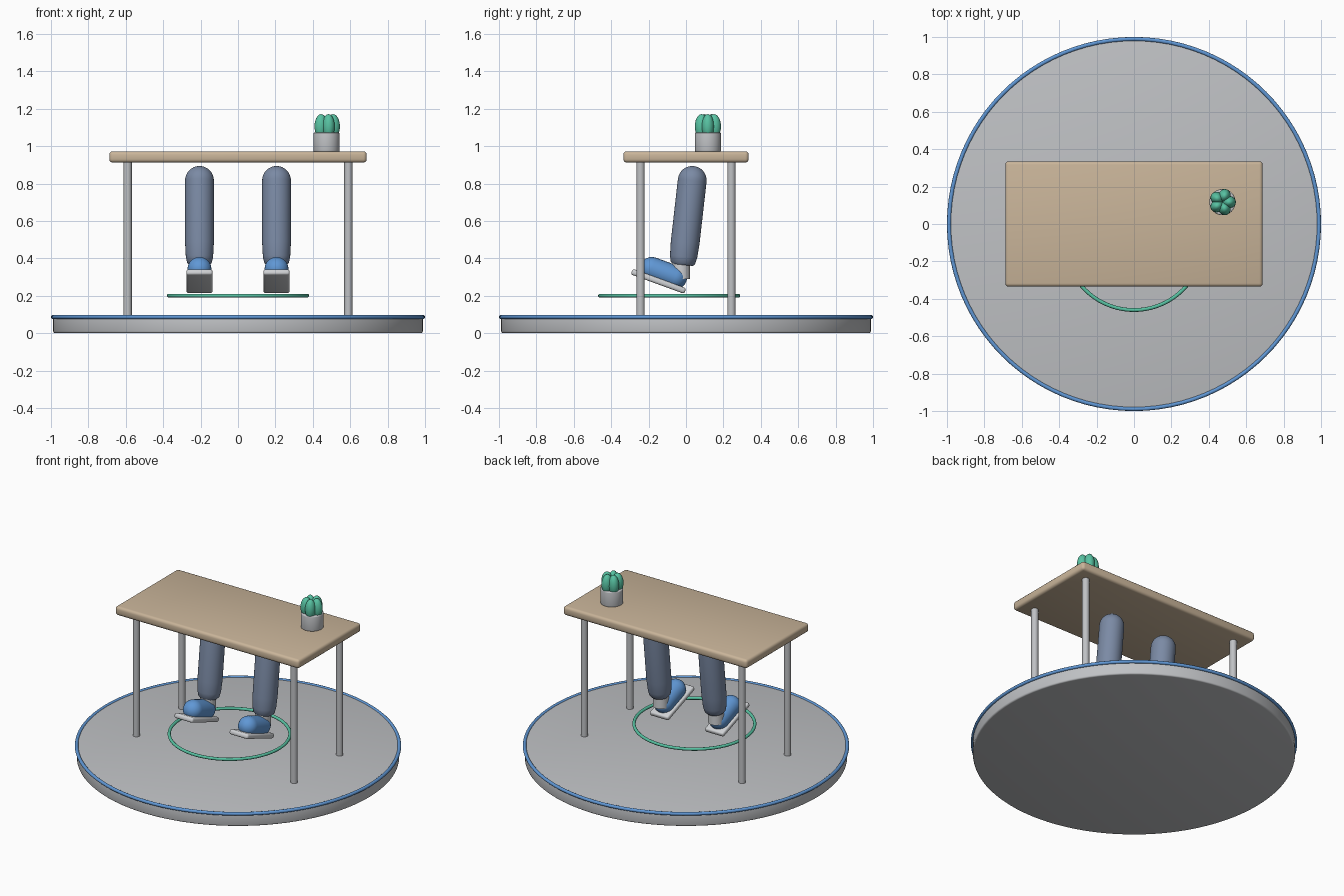
import bpy, bmesh, math
from mathutils import Matrix, Vector

cube = bpy.data.objects.get("Cube")
if cube:
    bpy.data.objects.remove(cube)


def material(name, *srgb):
    rgb = [(c / 255) ** 2.2 for c in srgb]
    m = bpy.data.materials.new(name)
    m.use_nodes = True
    m.diffuse_color = (*rgb, 1)
    m.node_tree.nodes["Principled BSDF"].inputs["Base Color"].default_value = (*rgb, 1)
    return m


grey = material("light grey", 190, 192, 195)
pale = material("pale grey", 206, 208, 211)
blue = material("blue", 96, 150, 212)
denim = material("slate blue", 122, 137, 163)
wood = material("light wood", 200, 179, 152)
green = material("cactus green", 88, 192, 160)


def finish(name, mat, bevel=0, segments=3):
    ob = bpy.context.object
    ob.name = name
    ob.data.materials.append(mat)
    if bevel:
        mod = ob.modifiers.new("Bevel", "BEVEL")
        mod.width, mod.segments = bevel, segments
        bpy.ops.object.modifier_apply(modifier="Bevel")
    bpy.ops.object.shade_smooth_by_angle(angle=math.radians(40))
    return ob


def cylinder(name, mat, x, y, z0, z1, r, sides=32, bevel=0):
    bpy.ops.mesh.primitive_cylinder_add(vertices=sides, radius=r, depth=z1 - z0,
                                        location=(x, y, (z0 + z1) / 2))
    return finish(name, mat, bevel)


def box(name, mat, loc, size, bevel, tilt=0):
    bpy.ops.mesh.primitive_cube_add(size=1, location=loc, rotation=(tilt, 0, 0))
    bpy.context.object.scale = size
    bpy.ops.object.transform_apply(location=False, rotation=False, scale=True)
    return finish(name, mat, bevel)


def ring(name, mat, y, z, r, thickness):
    bpy.ops.mesh.primitive_torus_add(location=(0, y, z), major_radius=r, minor_radius=thickness,
                                     major_segments=96, minor_segments=12)
    return finish(name, mat)


def lathe(name, mat, profile, start, end, sides=32):
    """Spin a (radius, distance) profile about the line from start to end."""
    start, end = Vector(start), Vector(end)
    bm = bmesh.new()
    verts = [bm.verts.new((r, 0, d)) for r, d in profile]
    edges = [bm.edges.new(pair) for pair in zip(verts, verts[1:])]
    bmesh.ops.spin(bm, geom=verts + edges, axis=(0, 0, 1), cent=(0, 0, 0),
                   angle=math.tau, steps=sides, use_duplicate=False)
    bmesh.ops.remove_doubles(bm, verts=bm.verts, dist=0.0001)
    bmesh.ops.recalc_face_normals(bm, faces=bm.faces)
    turn = (end - start).to_track_quat("Z", "Y").to_matrix().to_4x4()
    bm.transform(Matrix.Translation(start) @ turn)
    mesh = bpy.data.meshes.new(name)
    bm.to_mesh(mesh)
    bm.free()
    ob = bpy.data.objects.new(name, mesh)
    bpy.context.collection.objects.link(ob)
    bpy.ops.object.select_all(action="DESELECT")
    ob.select_set(True)
    bpy.context.view_layer.objects.active = ob
    return finish(name, mat)


def cap(r, centre, first, last, steps=8):
    """Quarter-round profile between two angles in degrees."""
    angles = [math.radians(first + (last - first) * i / steps) for i in range(steps + 1)]
    return [(r * math.cos(a), centre + r * math.sin(a)) for a in angles]


# Round platform with its blue rim
cylinder("platform", grey, 0, 0, 0, 0.09, 0.988, 96, 0.01)
ring("platform_rim", blue, 0, 0.086, 0.989, 0.011)

# Table
box("table_top", wood, (0, 0, 0.942), (1.376, 0.67, 0.06), 0.018)
for side, x in (("left", 0.59), ("right", -0.59)):
    for end, y in (("front", -0.243), ("back", 0.243)):
        cylinder(f"table_leg_{end}_{side}", grey, x, y, 0.08, 0.92, 0.022, 20)

# Foot ring under the table
ring("foot_ring", green, -0.09, 0.2, 0.37, 0.01)

# Trouser legs, ankles and tilted shoes
tilt = math.radians(-20)
along = Vector((0, math.cos(tilt), math.sin(tilt)))
up = Vector((0, -math.sin(tilt), math.cos(tilt)))
for side, x in (("left", 0.206), ("right", -0.206)):
    bottom, top = Vector((x, -0.018, 0.365)), Vector((x, 0.042, 0.893))
    length = (top - bottom).length
    hem = [(0, 0), (0.055, 0), (0.066, 0.012), (0.073, 0.045), (0.077, 0.12)]
    lathe(f"trouser_leg_{side}", denim, hem + cap(0.077, length - 0.077, 0, 90), bottom, top)
    cylinder(f"ankle_{side}", pale, x, -0.027, 0.29, 0.42, 0.049, 24)

    sole = Vector((x, -0.147, 0.277))
    box(f"shoe_sole_{side}", pale, sole, (0.14, 0.305, 0.032), 0.012, tilt)
    toe = sole + up * 0.05 - along * 0.12
    heel = sole + up * 0.05 + along * 0.14
    size = (heel - toe).length
    lathe(f"shoe_upper_{side}", blue,
          cap(0.064, 0.064, -90, 0) + cap(0.064, size - 0.064, 0, 90), toe, heel, 24)

# Potted cactus with five lobes
px, py = 0.473, 0.117
cylinder("plant_pot", grey, px, py, 0.97, 1.072, 0.07, 32, 0.006)
for i in range(5):
    a = math.tau * i / 5
    bpy.ops.mesh.primitive_uv_sphere_add(
        segments=20, ring_count=12, radius=1, rotation=(0, 0, a),
        location=(px + 0.035 * math.cos(a), py + 0.035 * math.sin(a), 1.105))
    bpy.context.object.scale = (0.037, 0.033, 0.066)
    finish(f"cactus_lobe_{i + 1}", green)
